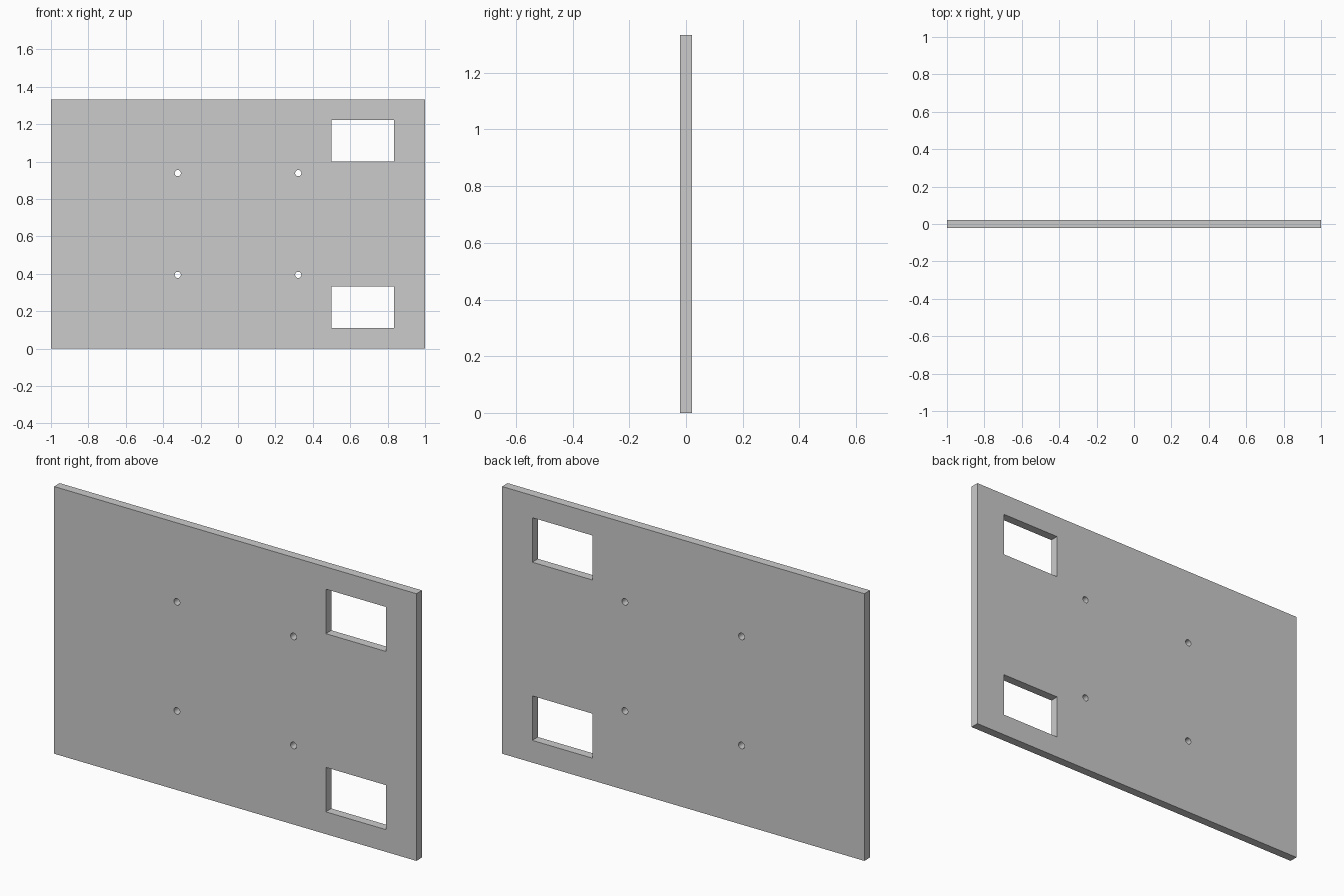
import bpy
from math import sin, cos, tau, radians

if "Cube" in bpy.data.objects:
    bpy.data.objects.remove(bpy.data.objects["Cube"])

W, H, T = 2.0, 1.333, 0.044
MID = H / 2

# Flat profile, extruded to the panel thickness
curve = bpy.data.curves.new("mounting_panel", "CURVE")
curve.dimensions = "2D"
curve.fill_mode = "BOTH"
curve.extrude = T / 2


def outline(points):
    s = curve.splines.new("POLY")
    s.points.add(len(points) - 1)
    for p, (x, z) in zip(s.points, points):
        p.co = (x, z, 0, 1)
    s.use_cyclic_u = True


def rect(x0, x1, z0, z1):
    outline([(x0, z0), (x1, z0), (x1, z1), (x0, z1)])


def circle(cx, cz, r, n=32):
    outline([(cx + r * cos(tau * i / n), cz + r * sin(tau * i / n)) for i in range(n)])


# Panel edge
rect(-W / 2, W / 2, 0, H)

# Two windows near the right edge, four screw holes round the middle
for side in (-1, 1):
    z = MID + side * 0.4445
    rect(0.5, 0.833, z - 0.111, z + 0.111)
    for x in (-0.322, 0.322):
        circle(x, MID + side * 0.272, 0.0165)

# Stand the panel upright and turn it into a clean mesh
panel = bpy.data.objects.new("mounting_panel", curve)
bpy.context.collection.objects.link(panel)
panel.rotation_euler.x = radians(90)
bpy.context.view_layer.objects.active = panel
panel.select_set(True)
bpy.ops.object.convert(target="MESH")
panel = bpy.context.object
panel.name = "mounting_panel"
bpy.ops.object.transform_apply(location=False, rotation=True, scale=False)
bpy.ops.object.mode_set(mode="EDIT")
bpy.ops.mesh.select_all(action="SELECT")
bpy.ops.mesh.remove_doubles(threshold=0.0001)
bpy.ops.mesh.normals_make_consistent(inside=False)
bpy.ops.object.mode_set(mode="OBJECT")
bpy.ops.object.shade_smooth_by_angle(angle=radians(30))
